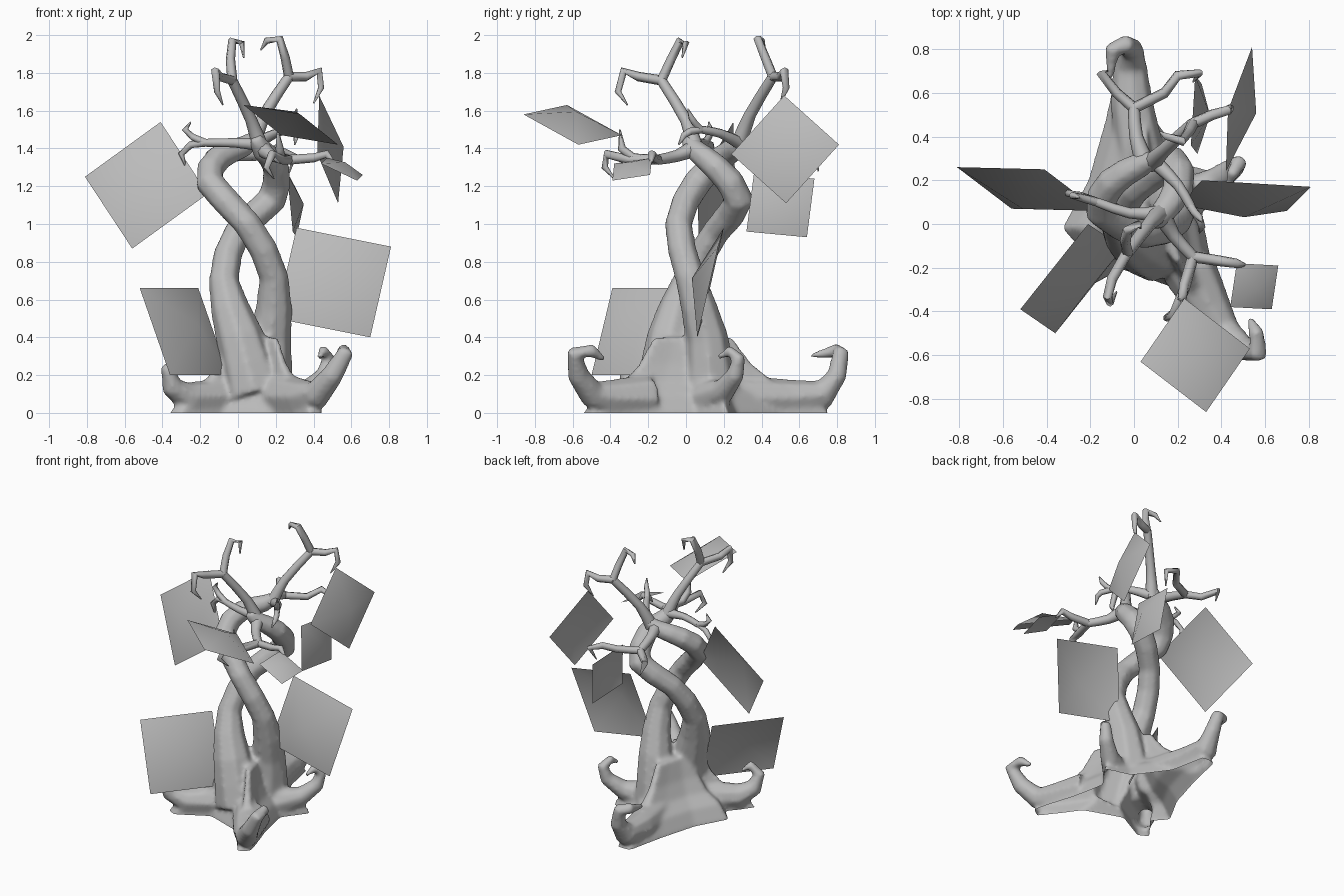
import bpy
import bmesh
import math
from mathutils import Vector

default_cube = bpy.data.objects.get("Cube")
if default_cube:
    bpy.data.objects.remove(default_cube, do_unlink=True)

# One plain colour for the whole model
grey = bpy.data.materials.new("plain_grey")
grey.use_nodes = True
grey_colour = (.5, .5, .5, 1)
grey.diffuse_color = grey_colour
grey.node_tree.nodes["Principled BSDF"].inputs["Base Color"].default_value = grey_colour


def finish(name, bm):
    """Turn a bmesh into a smooth shaded object."""
    bmesh.ops.recalc_face_normals(bm, faces=bm.faces)
    mesh = bpy.data.meshes.new(name)
    bm.to_mesh(mesh)
    bm.free()
    mesh.materials.append(grey)
    mesh.shade_smooth()
    mesh.set_sharp_from_angle(angle=math.radians(70))
    part = bpy.data.objects.new(name, mesh)
    bpy.context.collection.objects.link(part)
    return part


def spline(points, steps):
    """Catmull-Rom curve through the points."""
    points = [Vector(p) for p in points]
    padded = [points[0] * 2 - points[1]] + points + [points[-1] * 2 - points[-2]]
    curve = []
    for a, b, c, d in zip(padded, padded[1:], padded[2:], padded[3:]):
        for step in range(steps):
            t = step / steps
            curve.append((b * 2 + (c - a) * t + (a * 2 - b * 5 + c * 4 - d) * t * t
                          + (b * 3 - a - c * 3 + d) * t * t * t) / 2)
    return curve + [points[-1]]


def bridge(bm, rings):
    """Skin consecutive rings and close both ends."""
    for lower, upper in zip(rings, rings[1:]):
        count = len(lower)
        for i in range(count):
            j = (i + 1) % count
            bm.faces.new((lower[i], lower[j], upper[j], upper[i]))
    bm.faces.new(rings[0][::-1])
    bm.faces.new(rings[-1])


def add_tube(bm, points, radii, sides=8, steps=2):
    """Sweep a round section whose radius follows the given values."""
    path = spline(points, steps)
    side = None
    rings = []
    for i, centre in enumerate(path):
        tangent = (path[min(i + 1, len(path) - 1)] - path[max(i - 1, 0)]).normalized()
        if side is None:
            side = tangent.orthogonal()
        side = (side - tangent * side.dot(tangent)).normalized()
        across = tangent.cross(side)
        place = i / (len(path) - 1) * (len(radii) - 1)
        k = min(int(place), len(radii) - 2)
        radius = radii[k] + (radii[k + 1] - radii[k]) * (place - k)
        ring = []
        for n in range(sides):
            angle = math.tau * n / sides
            offset = side * math.cos(angle) + across * math.sin(angle)
            ring.append(bm.verts.new(centre + offset * radius))
        rings.append(ring)
    bridge(bm, rings)


def branch(name, limb, twigs, thickness):
    """A limb that forks into clawed twigs at its last point."""
    bm = bmesh.new()
    add_tube(bm, limb, (thickness, thickness * .7, thickness * .6))
    for twig in twigs:
        add_tube(bm, limb[-1:] + twig, (thickness * .6, thickness * .55, thickness * .5, .004),
                 sides=6, steps=1)
    finish(name, bm)


def card(name, first, corner, last):
    """Leaf card from three neighbouring corners, its middle domed upwards."""
    first, corner, last = Vector(first), Vector(corner), Vector(last)
    normal = (corner - first).cross(last - corner).normalized()
    if normal.z < 0:
        normal.negate()
    size = ((corner - first).length + (last - corner).length) / 2
    bm = bmesh.new()
    middle = bm.verts.new((first + last) / 2 + normal * size * .2)
    rim = [bm.verts.new(p) for p in (first, corner, last, first + last - corner)]
    for a, b in zip(rim, rim[1:] + rim[:1]):
        bm.faces.new((a, b, middle))
    finish(name, bm)


trunk = bmesh.new()

# Star shaped mound that joins the roots, started below ground and trimmed later
outline = [(.44, .22), (.25, .27), (.08, .5), (.03, .75), (-.07, .75), (-.13, .48),
           (-.21, .2), (-.33, -.02), (-.24, -.12), (-.37, -.28), (-.3, -.32),
           (-.08, -.2), (.2, -.3), (.38, -.55), (.45, -.5), (.36, -.2), (.31, .05)]
mound_centre = Vector((.1, 0))
levels = []
for scale, height in ((1, -.06), (1, 0), (.84, .1), (.62, .16), (.46, .26), (.32, .4)):
    flat = [mound_centre + (Vector(p) - mound_centre) * scale for p in outline]
    levels.append([trunk.verts.new((p.x, p.y, height)) for p in flat])
bridge(trunk, levels)

# Curled roots at the back, front, left and right
add_tube(trunk, [(.04, .25, .08), (-.01, .55, .08), (-.02, .73, .1), (-.01, .8, .2),
                 (-.04, .82, .32), (-.1, .8, .33), (-.11, .66, .3)],
         (.12, .1, .08, .055, .045, .04, .015), steps=1)
add_tube(trunk, [(.25, -.2, .08), (.35, -.39, .08), (.42, -.5, .1), (.5, -.57, .2),
                 (.57, -.59, .32), (.56, -.5, .33), (.53, -.43, .28)],
         (.13, .1, .075, .06, .045, .038, .015), steps=1)
add_tube(trunk, [(.25, .12, .08), (.38, .2, .12), (.46, .26, .2), (.48, .28, .29),
                 (.45, .23, .33), (.43, .17, .29)],
         (.1, .065, .05, .038, .032, .014), steps=1)
add_tube(trunk, [(-.05, -.08, .08), (-.27, -.23, .08), (-.35, -.29, .14), (-.37, -.32, .23),
                 (-.31, -.3, .29), (-.27, -.26, .25)],
         (.11, .085, .06, .042, .034, .014), steps=1)

# Two trunks twisted around each other
add_tube(trunk, [(.14, .13, .1), (.17, .11, .4), (.19, .02, .72), (.05, -.04, 1),
                 (-.15, .06, 1.22), (-.1, .19, 1.35), (.03, .27, 1.41), (.1, .3, 1.47)],
         (.15, .115, .08, .075, .078, .072, .06, .035))
add_tube(trunk, [(.09, -.11, .1), (.01, -.08, .4), (-.075, .01, .7), (0, .16, .96),
                 (.18, .28, 1.13), (.2, .16, 1.3), (.13, .05, 1.39), (.09, 0, 1.46)],
         (.16, .13, .082, .075, .082, .072, .06, .035))

# Fuse roots and trunks into one skin, then trim it open at the ground
bmesh.ops.recalc_face_normals(trunk, faces=trunk.faces)
rough = finish("rough_trunk", trunk)
remesh = rough.modifiers.new("Fuse", "REMESH")
remesh.mode = "VOXEL"
remesh.voxel_size = .015
soften = rough.modifiers.new("Soften", "SMOOTH")
soften.iterations = 6
fused = bmesh.new()
fused.from_object(rough, bpy.context.evaluated_depsgraph_get())
bpy.data.objects.remove(rough, do_unlink=True)
bmesh.ops.bisect_plane(fused, geom=fused.verts[:] + fused.edges[:] + fused.faces[:],
                       plane_co=(0, 0, 0), plane_no=(0, 0, 1), clear_inner=True)
finish("twisted_trunk_and_roots", fused)

# Forked branches
branch("upper_front_branch", [(.12, .05, 1.4), (.07, 0, 1.55), (-.03, -.13, 1.76)],
       [[(-.04, -.08, 1.87), (-.03, -.03, 1.97), (.02, 0, 1.96), (.03, -.02, 1.88)],
        [(-.1, -.25, 1.78), (-.12, -.33, 1.81), (-.11, -.36, 1.7), (-.08, -.31, 1.63)]], .045)
branch("upper_back_branch", [(.08, .28, 1.42), (.14, .34, 1.58), (.27, .46, 1.78)],
       [[(.25, .42, 1.88), (.22, .38, 1.98), (.15, .4, 1.97), (.12, .42, 1.92)],
        [(.36, .5, 1.78), (.43, .52, 1.81), (.44, .53, 1.72), (.4, .5, 1.64)]], .045)
branch("lower_front_branch", [(.13, .04, 1.4), (.18, -.05, 1.36), (.27, -.15, 1.34)],
       [[(.4, -.17, 1.35), (.47, -.18, 1.37), (.52, -.19, 1.31)],
        [(.23, -.3, 1.34), (.18, -.42, 1.37), (.15, -.43, 1.3), (.19, -.38, 1.24)],
        [(.23, -.28, 1.35), (.22, -.34, 1.4), (.21, -.35, 1.5)]], .045)
branch("right_branch", [(.12, .05, 1.42), (-.02, .05, 1.43), (-.17, .1, 1.43)],
       [[(-.24, .12, 1.46), (-.28, .13, 1.5), (-.25, .12, 1.54)],
        [(-.25, .13, 1.42), (-.3, .14, 1.37), (-.28, .13, 1.31)]], .035)
branch("lower_back_branch", [(.05, .28, 1.42), (.01, .4, 1.4), (0, .53, 1.36)],
       [[(-.08, .6, 1.34), (-.15, .69, 1.37), (-.12, .7, 1.28)],
        [(.14, .6, 1.36), (.2, .68, 1.4), (.3, .69, 1.36), (.27, .65, 1.27)]], .045)
branch("left_branch", [(.1, .28, 1.43), (.2, .18, 1.48), (.26, .08, 1.5)],
       [[(.28, .05, 1.53), (.3, .03, 1.56), (.31, .01, 1.61)],
        [(.3, .02, 1.49), (.31, -.01, 1.47), (.3, -.04, 1.42)]], .035)

# Large leaf cards
card("right_upper_leaf", (-.81, .26, 1.25), (-.41, .25, 1.54), (-.16, .06, 1.16))
card("right_lower_leaf", (-.36, -.5, .2), (-.52, -.39, .66), (-.21, 0, .66))
card("left_lower_leaf", (.31, .2, .98), (.81, .17, .88), (.7, .06, .4))
card("front_upper_leaf", (.03, -.63, 1.63), (.33, -.86, 1.58), (.53, -.57, 1.42))
card("left_upper_leaf", (.43, .52, 1.68), (.54, .81, 1.42), (.53, .53, 1.11))
card("back_lower_leaf", (.26, .36, 1.27), (.28, .68, 1.24), (.31, .64, .93))
card("small_front_leaf", (.47, -.18, 1.35), (.66, -.19, 1.26), (.63, -.39, 1.23))
